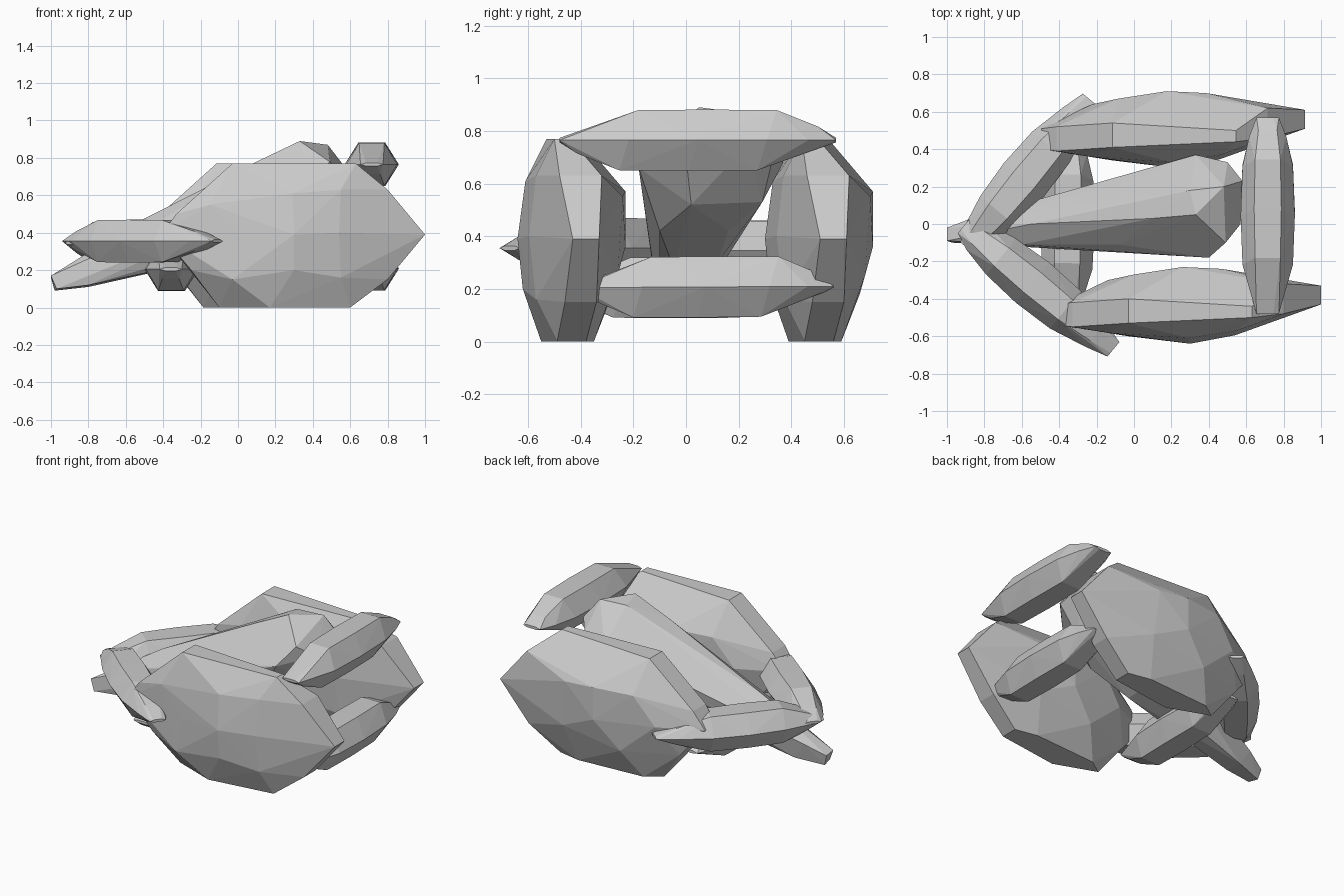
import bpy, bmesh, math
from mathutils import Vector


def hull(name, pts, offset=(0, 0, 0)):
    """Flat-faced convex stone through the given points."""
    bm = bmesh.new()
    for p in pts:
        bm.verts.new(Vector(p) + Vector(offset))
    res = bmesh.ops.convex_hull(bm, input=bm.verts[:])
    junk = {g for g in res["geom_interior"] + res["geom_unused"]
            if isinstance(g, bmesh.types.BMVert)}
    bmesh.ops.delete(bm, geom=list(junk), context='VERTS')
    bmesh.ops.recalc_face_normals(bm, faces=bm.faces[:])
    me = bpy.data.meshes.new(name)
    bm.to_mesh(me)
    bm.free()
    ob = bpy.data.objects.new(name, me)
    bpy.context.collection.objects.link(ob)
    return ob


def rod(name, start, end, stations, shear=0.0, sides=6):
    """Chiselled rod: rings (t, half width, half height) between two ends."""
    a, b = Vector(start), Vector(end)
    d = b - a
    side = Vector((-d.y, d.x, 0)).normalized()
    up = d.normalized().cross(side)
    last = len(stations) - 1
    pts = []
    for i, (t, w, h) in enumerate(stations):
        lean = shear if 0 < i < last else 0
        for k in range(sides):
            ang = math.tau * k / sides
            pts.append(a + d * (t + lean * math.sin(ang))
                       + side * w * math.cos(ang) + up * h * math.sin(ang))
    return hull(name, pts)


# Two identical large side slabs: outline pairs (x, z, y outer, y inner)
outline = [(1.00, 0.39, -0.43, -0.33), (0.80, 0.63, -0.48, -0.32),
           (0.63, 0.77, -0.50, -0.44), (-0.03, 0.77, -0.53, -0.40),
           (-0.33, 0.50, -0.55, -0.42), (-0.41, 0.39, -0.54, -0.43),
           (-0.25, 0.20, -0.53, -0.40), (0.60, 0.00, -0.49, -0.38),
           (0.80, 0.15, -0.46, -0.34)]
slab = [(x, y, z) for x, z, y0, y1 in outline for y in (y0, y1)]
# flat base and bulging facets on both broad sides
slab += [(-0.10, -0.45, 0.0), (0.00, -0.38, 0.0), (0.17, -0.55, 0.0), (0.45, -0.35, 0.0),
         (0.30, -0.64, 0.39), (0.02, -0.605, 0.38), (0.54, -0.595, 0.40),
         (0.29, -0.61, 0.61), (0.30, -0.62, 0.20), (-0.03, -0.60, 0.15),
         (0.55, -0.57, 0.16), (0.55, -0.57, 0.63), (-0.15, -0.58, 0.55),
         (0.26, -0.23, 0.57), (0.26, -0.23, 0.36), (0.47, -0.24, 0.55),
         (-0.14, -0.30, 0.39), (0.50, -0.26, 0.25), (0.10, -0.28, 0.18),
         (0.72, -0.30, 0.39), (0.00, -0.27, 0.57)]
hull("front_side_slab", slab)
hull("back_side_slab", slab, (-0.085, 0.94, 0))

# Long tapered central body, low narrow tail to high broad head
body = [(-1.0, -0.09, 0.17), (-1.0, -0.02, 0.16), (-0.97, -0.10, 0.10), (-0.98, -0.03, 0.09),
        (-0.87, 0.03, 0.22), (-0.87, -0.08, 0.24), (-0.80, -0.10, 0.12), (-0.80, 0.02, 0.11),
        (-0.55, 0.07, 0.38), (-0.60, -0.11, 0.35), (-0.55, 0.0, 0.45),
        (-0.50, -0.06, 0.19), (-0.50, 0.06, 0.20),
        (-0.08, -0.11, 0.56), (-0.10, 0.20, 0.57), (0.0, -0.05, 0.29), (0.0, 0.12, 0.30),
        (0.10, 0.03, 0.78), (0.33, 0.05, 0.89), (0.48, 0.20, 0.87), (0.30, 0.18, 0.87),
        (0.33, 0.37, 0.68), (0.50, 0.33, 0.70), (0.58, 0.23, 0.74),
        (0.57, 0.0, 0.70), (0.49, -0.10, 0.78), (0.40, -0.18, 0.66),
        (0.46, 0.02, 0.52), (0.40, 0.29, 0.53), (0.25, -0.10, 0.42), (0.25, 0.16, 0.42)]
hull("central_body", body)

# Crossbars: upper front, lower front and lower rear
bar = [(0.0, 0.06, 0.01), (0.10, 0.09, 0.06), (0.25, 0.135, 0.132),
       (0.50, 0.145, 0.134), (0.75, 0.135, 0.132), (0.90, 0.10, 0.06), (1.0, 0.06, 0.01)]
for name, start, end in (
        ("upper_front_crossbar", (0.715, -0.48, 0.765), (0.715, 0.57, 0.765)),
        ("lower_front_crossbar", (0.715, -0.41, 0.205), (0.715, 0.56, 0.21)),
        ("rear_crossbar", (-0.36, -0.48, 0.205), (-0.35, 0.47, 0.205))):
    rod(name, start, end, bar, 0.04)

# Diagonal rear arms meeting over the tail
arm = [(0.0, 0.05, 0.01), (0.09, 0.09, 0.06), (0.25, 0.125, 0.13),
       (0.46, 0.14, 0.132), (0.68, 0.13, 0.13), (0.88, 0.085, 0.06), (1.0, 0.05, 0.01)]
rod("front_diagonal_arm", (-0.91, -0.01, 0.355), (-0.11, -0.67, 0.355), arm)
rod("back_diagonal_arm", (-0.89, -0.13, 0.345), (-0.235, 0.665, 0.345), arm)
